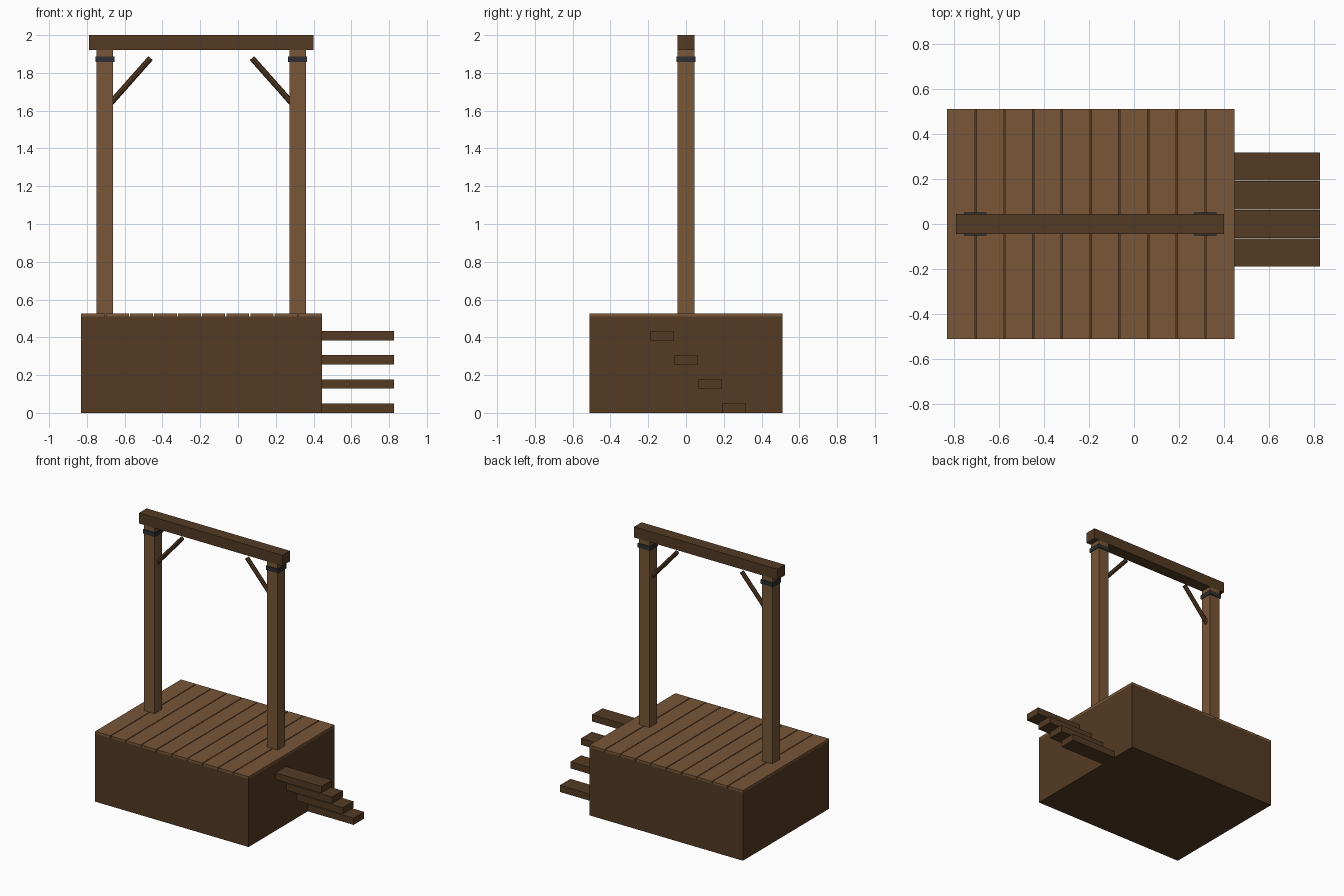
import bpy
import math
from mathutils import Vector

if "Cube" in bpy.data.objects:
    bpy.data.objects.remove(bpy.data.objects["Cube"], do_unlink=True)


def material(name, rgb):
    mat = bpy.data.materials.new(name)
    mat.use_nodes = True
    mat.diffuse_color = (*rgb, 1)
    bsdf = mat.node_tree.nodes["Principled BSDF"]
    bsdf.inputs["Base Color"].default_value = (*rgb, 1)
    bsdf.inputs["Roughness"].default_value = 0.9
    return mat


dark_wood = material("dark wood", (0.088, 0.043, 0.017))
light_wood = material("light wood", (0.188, 0.093, 0.039))
iron = material("dark iron", (0.026, 0.028, 0.032))


def box(name, x, y, z, mat):
    """Box given by its (min, max) range on each axis."""
    bpy.ops.mesh.primitive_cube_add(size=1)
    ob = bpy.context.object
    ob.name = name
    ob.location = [(a + b) / 2 for a, b in (x, y, z)]
    ob.scale = [b - a for a, b in (x, y, z)]
    bpy.ops.object.transform_apply(location=False, rotation=False, scale=True)
    ob.data.materials.append(mat)
    return ob


def rod(name, start, end, radius, mat):
    """Eight-sided rod between two points."""
    a, b = Vector(start), Vector(end)
    bpy.ops.mesh.primitive_cylinder_add(vertices=8, radius=radius, depth=(b - a).length,
                                        location=(a + b) / 2)
    ob = bpy.context.object
    ob.name = name
    ob.rotation_euler = (b - a).to_track_quat('Z', 'Y').to_euler()
    ob.data.materials.append(mat)
    return ob


# Platform body
left, right, depth = 0.445, -0.83, 0.51
deck_low, deck_top = 0.51, 0.527
box("platform_base", (right, left), (-depth, depth), (0, deck_low), dark_wood)

# Deck planks with narrow gaps
planks = 10
pitch = (left - right) / planks
gap = 0.003
for i in range(planks):
    x = right + i * pitch
    box(f"deck_plank_{i + 1}", (x + (gap if i else 0), x + pitch - (gap if i < planks - 1 else 0)),
        (-depth, depth), (deck_low, deck_top), light_wood)

# Posts with iron bands and diagonal braces
half = 0.044
for side, x, inward in (("right", -0.705, 1), ("left", 0.316, -1)):
    box(f"{side}_post", (x - half, x + half), (-half, half), (deck_low, 1.92), light_wood)
    band = half + 0.006
    box(f"{side}_post_band", (x - band, x + band), (-band, band), (1.857, 1.888), iron)
    rod(f"{side}_brace", (x + inward * 0.03, 0, 1.639), (x + inward * 0.242, 0, 1.878),
        0.0155, dark_wood)

# Cross beam
box("top_beam", (-0.79, 0.40), (-half, half), (1.92, 2.0), dark_wood)

# Side steps rising toward the front
for i in range(4):
    y = 0.192 - i * 0.127
    z = i * 0.128
    box(f"step_{i + 1}", (left, 0.826), (y, y + 0.125), (z, z + 0.05), dark_wood)
